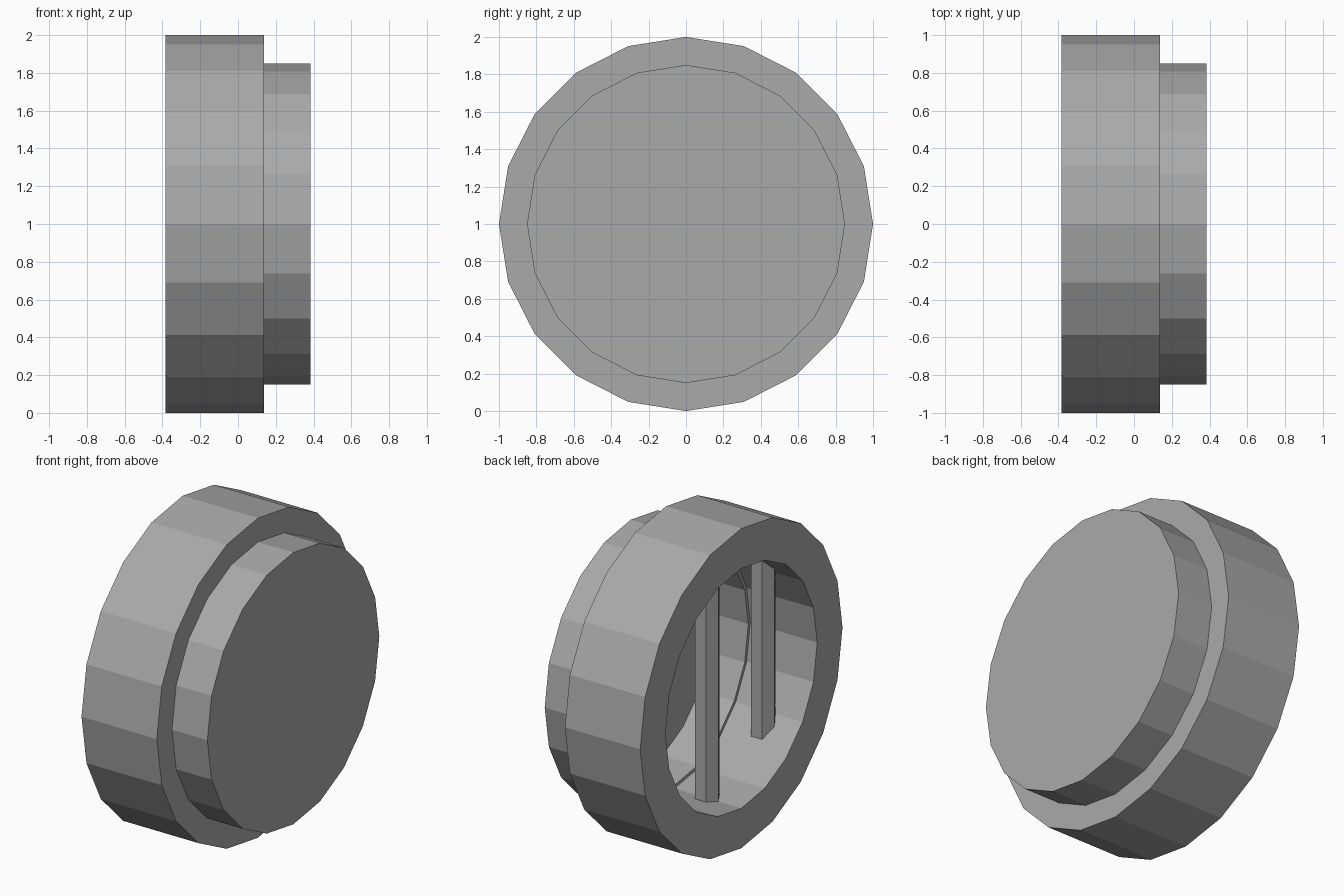
import bpy, bmesh, math
from mathutils import Matrix

if "Cube" in bpy.data.objects:
    bpy.data.objects.remove(bpy.data.objects["Cube"], do_unlink=True)

SIDES = 20
CENTRE_Z = 1.0

grey = bpy.data.materials.new("mid_grey")
grey.use_nodes = True
colour = (0.4, 0.4, 0.4, 1)
grey.diffuse_color = colour
grey.node_tree.nodes["Principled BSDF"].inputs["Base Color"].default_value = colour


def finish(name, bm):
    bmesh.ops.recalc_face_normals(bm, faces=bm.faces)
    mesh = bpy.data.meshes.new(name)
    bm.to_mesh(mesh)
    bm.free()
    mesh.materials.append(grey)
    obj = bpy.data.objects.new(name, mesh)
    obj.location.z = CENTRE_Z
    bpy.context.collection.objects.link(obj)
    return obj


def lathe(name, profile, closed):
    """Turn (x, radius) points around the x axis into a faceted solid."""
    bm = bmesh.new()
    verts = [bm.verts.new((x, 0, r)) for x, r in profile]
    pairs = list(zip(verts, verts[1:]))
    if closed:
        pairs.append((verts[-1], verts[0]))
    edges = [bm.edges.new(p) for p in pairs]
    bmesh.ops.spin(bm, geom=verts + edges, cent=(0, 0, 0), axis=(1, 0, 0),
                   angle=math.tau, steps=SIDES)
    bmesh.ops.remove_doubles(bm, verts=bm.verts, dist=0.0005)
    return finish(name, bm)


# Thick outer ring, open on the -x side
lathe("outer_ring", [(-0.383, 0.75), (-0.383, 1), (0.138, 1), (0.138, 0.75)], True)

# Hollow cup closing the +x side, its rim set inside the ring
lathe("end_cap", [(0.32, 0), (0.32, 0.73), (0.08, 0.73),
                  (0.08, 0.85), (0.383, 0.85), (0.383, 0)], False)

# Three upright six-sided bars across the opening
for name, y, half in (("right_bar", -0.555, 0.6), ("middle_bar", 0, 0.8),
                      ("left_bar", 0.555, 0.6)):
    bm = bmesh.new()
    bmesh.ops.create_cone(bm, cap_ends=True, segments=6, radius1=0.077,
                          radius2=0.077, depth=2 * half,
                          matrix=Matrix.Translation((-0.147, y, 0))
                          @ Matrix.Rotation(math.radians(30), 4, "Z"))
    # Turn so that flat sides face front and back
    xs = [v.co.x for v in bm.verts]
    if max(xs) - min(xs) < 0.145:
        bmesh.ops.rotate(bm, verts=bm.verts, cent=(-0.147, y, 0),
                         matrix=Matrix.Rotation(math.radians(30), 3, "Z"))
    finish(name, bm)
